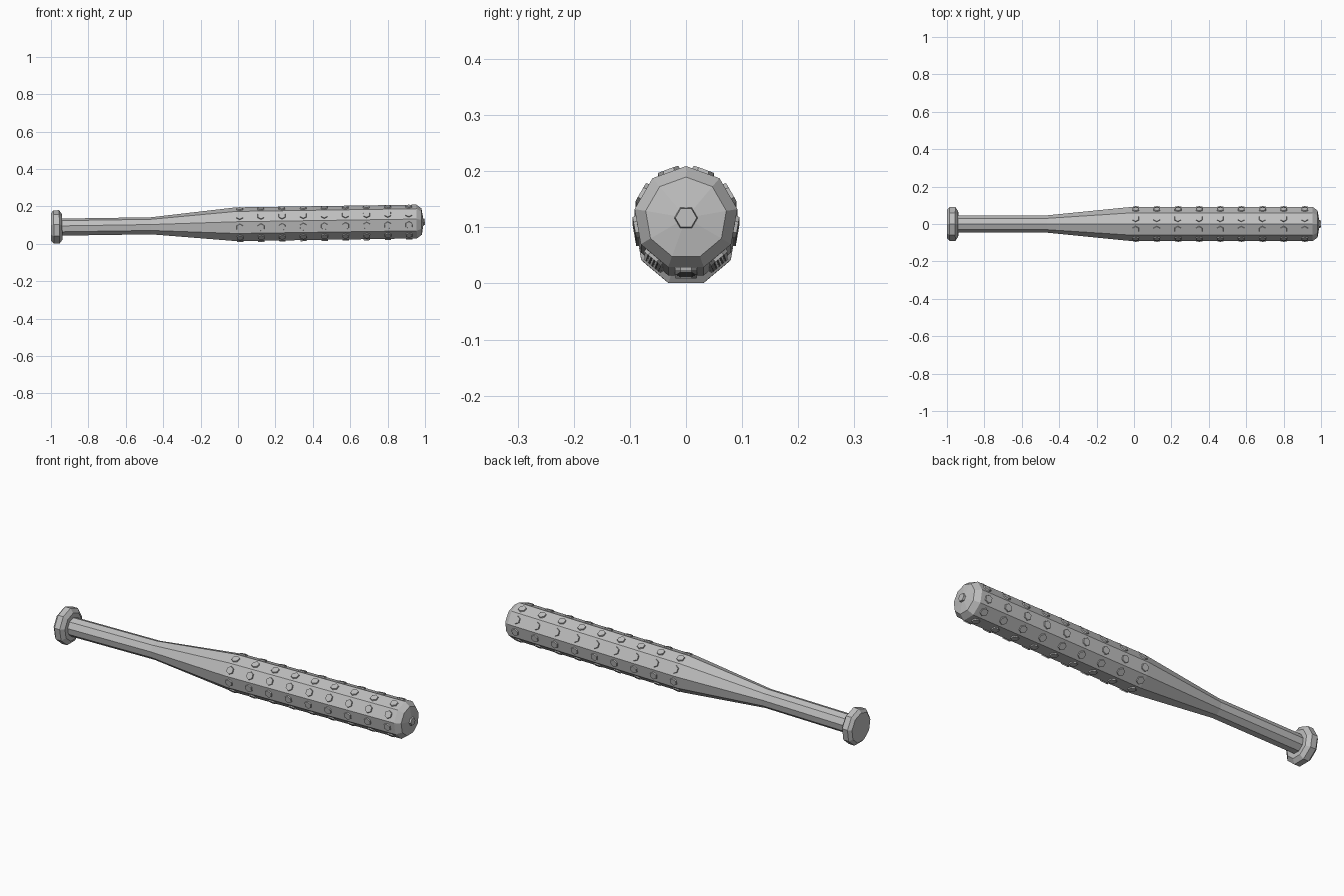
import bpy, bmesh
from math import radians, cos, sin, pi
from mathutils import Matrix, Vector

cube = bpy.data.objects.get("Cube")
if cube:
    bpy.data.objects.remove(cube)

SIDES = 9
RADIUS = 0.093
TILT = Matrix.Translation((0, 0, 0.102)) @ Matrix.Rotation(-0.015, 4, 'Y')

grey = bpy.data.materials.new("plain grey")
grey.use_nodes = True
colour = (0.52, 0.52, 0.52, 1)
grey.diffuse_color = colour
grey.node_tree.nodes["Principled BSDF"].inputs["Base Color"].default_value = colour


def finish(name, bm):
    """Tilt the mesh and turn it into a flat-shaded object."""
    bmesh.ops.recalc_face_normals(bm, faces=bm.faces)
    mesh = bpy.data.meshes.new(name)
    bm.to_mesh(mesh)
    bm.free()
    mesh.transform(TILT)
    mesh.materials.append(grey)
    obj = bpy.data.objects.new(name, mesh)
    bpy.context.collection.objects.link(obj)
    return obj


def turned(name, profile):
    """Nine-sided lathe along x, with an edge on top and a flat below."""
    bm = bmesh.new()
    rings = []
    for x, r in profile:
        if r == 0:
            rings.append([bm.verts.new((x, 0, 0))])
            continue
        angles = [pi / 2 + 2 * pi * i / SIDES for i in range(SIDES)]
        rings.append([bm.verts.new((x, r * cos(a), r * sin(a))) for a in angles])
    for a, b in zip(rings, rings[1:]):
        for i in range(SIDES):
            j = (i + 1) % SIDES
            if len(b) == 1:
                bm.faces.new((a[i], a[j], b[0]))
            else:
                bm.faces.new((a[i], a[j], b[j], b[i]))
    for ring in (rings[0], rings[-1]):
        if len(ring) > 1:
            bm.faces.new(ring)
    return finish(name, bm)


def stud(bm, matrix):
    """Low hexagonal stud rising along local z."""
    bmesh.ops.create_cone(bm, cap_ends=True, segments=6, radius1=0.0215,
                          radius2=0.019, depth=0.012, matrix=matrix)


# Grip knob
turned("knob", [(-1, 0.076), (-0.985, 0.092), (-0.955, 0.092), (-0.94, 0.07)])

# Handle, taper, barrel and domed end
turned("bat_body", [(-0.945, 0.047), (-0.465, 0.047), (-0.01, RADIUS),
                    (0.955, RADIUS), (0.982, 0.073), (0.994, 0)])

# Rows of studs on every barrel face
bm = bmesh.new()
apothem = RADIUS * cos(pi / SIDES)
for row in range(9):
    x = 0.01 + row * 0.113
    for side in range(SIDES):
        turn = Matrix.Rotation(2 * pi * (side + 0.5) / SIDES, 4, 'X')
        stud(bm, turn @ Matrix.Translation((x, 0, apothem)))
finish("barrel_studs", bm)

# Single stud on the tip
bm = bmesh.new()
stud(bm, Matrix.Translation((0.994, 0, 0)) @ Matrix.Rotation(radians(90), 4, 'Y'))
finish("tip_stud", bm)
